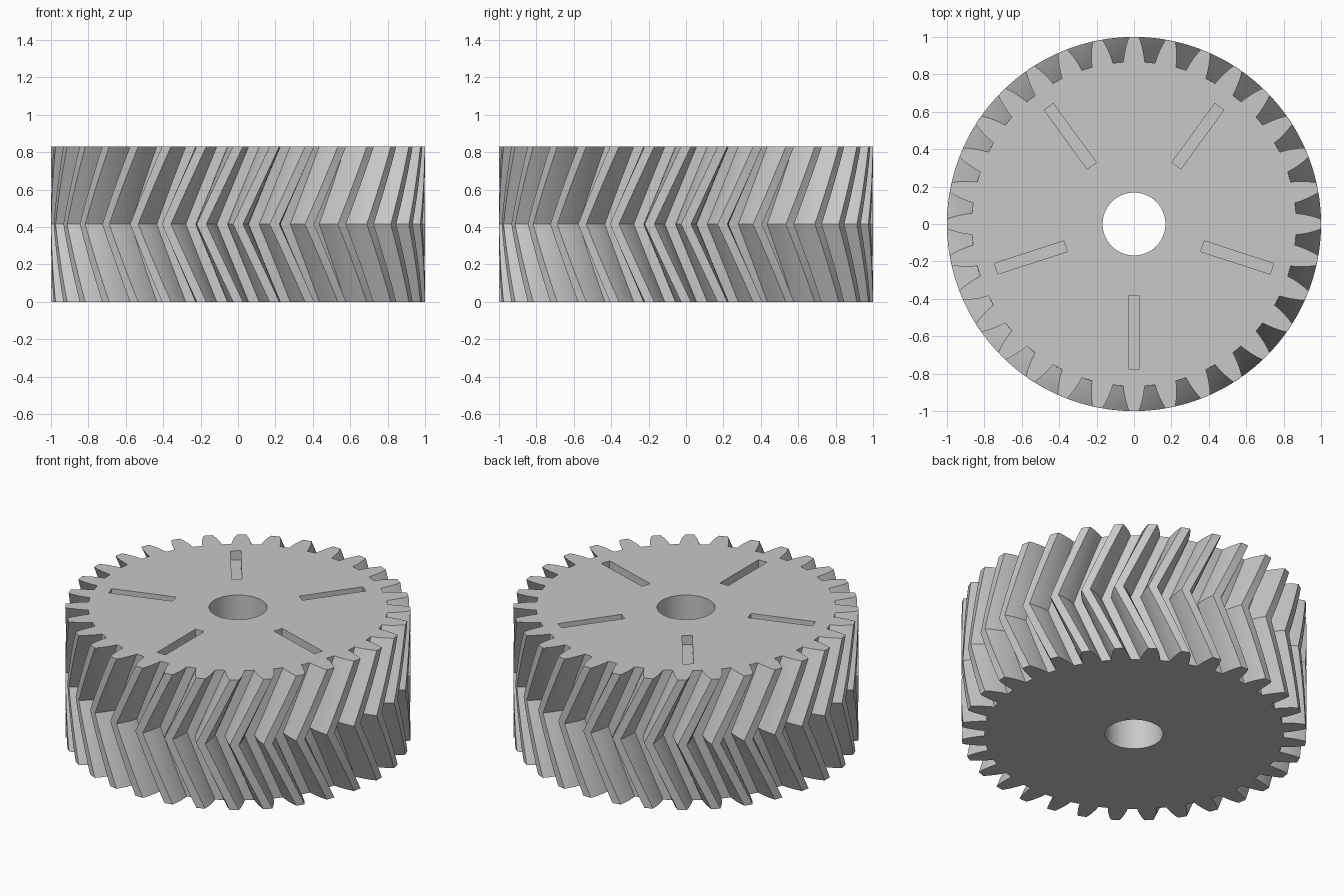
import bpy, bmesh
from math import radians, sin, cos, pi

if "Cube" in bpy.data.objects:
    bpy.data.objects.remove(bpy.data.objects["Cube"], do_unlink=True)

TEETH, HEIGHT, SLICES = 32, 0.83, 6
PITCH = 2 * pi / TEETH
FLANK = [(0.868, 3.75), (0.9, 3.4), (0.935, 2.85), (0.97, 2.2), (1.0, 1.5)]  # radius, half angle
BORE_RADIUS = 0.168
SLOT_START, SLOT_END, SLOT_WIDTH, SLOT_DEPTH = 0.385, 0.775, 0.06, 0.06

steel = bpy.data.materials.new("plain_grey")
steel.use_nodes = True
grey = (0.58, 0.58, 0.58, 1)
steel.diffuse_color = grey
steel.node_tree.nodes["Principled BSDF"].inputs["Base Color"].default_value = grey


def tooth_outline():
    """Gear outline as (radius, angle) pairs, one tooth after another."""
    tooth = [(r, -radians(a)) for r, a in FLANK]
    tooth += [(r, radians(a)) for r, a in reversed(FLANK)]
    return [(r, a + k * PITCH) for k in range(TEETH) for r, a in tooth]


def make_gear():
    """Stack twisted outlines: one pitch back to mid height, then forward again."""
    bm = bmesh.new()
    outline = tooth_outline()
    rings = []
    for i in range(2 * SLICES + 1):
        t = i / SLICES
        twist = -PITCH * (1 - abs(t - 1))
        rings.append([bm.verts.new((r * cos(a + twist), r * sin(a + twist), HEIGHT * t / 2))
                      for r, a in outline])
    n = len(outline)
    for low, high in zip(rings, rings[1:]):
        for j in range(n):
            k = (j + 1) % n
            bm.faces.new((low[j], low[k], high[k], high[j]))
    bm.faces.new(rings[0][::-1])
    bm.faces.new(rings[-1])
    mesh = bpy.data.meshes.new("herringbone_gear")
    bm.to_mesh(mesh)
    bm.free()
    mesh.materials.append(steel)
    obj = bpy.data.objects.new("herringbone_gear", mesh)
    bpy.context.collection.objects.link(obj)
    return obj


def cut(target, cutter):
    """Subtract the cutter from the target, then discard it."""
    cutter.hide_render = True
    cutter.data.materials.append(steel)
    mod = target.modifiers.new(cutter.name, "BOOLEAN")
    mod.operation, mod.solver, mod.object = "DIFFERENCE", "EXACT", cutter
    bpy.ops.object.select_all(action="DESELECT")
    target.select_set(True)
    bpy.context.view_layer.objects.active = target
    bpy.ops.object.modifier_apply(modifier=mod.name)
    bpy.data.objects.remove(cutter, do_unlink=True)


gear = make_gear()

# Shaft bore
bpy.ops.mesh.primitive_cylinder_add(vertices=64, radius=BORE_RADIUS, depth=2 * HEIGHT,
                                    location=(0, 0, HEIGHT / 2))
bpy.context.object.name = "bore_cutter"
cut(gear, bpy.context.object)

# Five shallow radial slots in the top face
for i in range(5):
    angle = -pi / 2 + i * 2 * pi / 5
    middle = (SLOT_START + SLOT_END) / 2
    bpy.ops.mesh.primitive_cube_add(size=1, rotation=(0, 0, angle),
                                    location=(middle * cos(angle), middle * sin(angle), HEIGHT))
    slot = bpy.context.object
    slot.name = "slot_cutter"
    slot.scale = (SLOT_END - SLOT_START, SLOT_WIDTH, 2 * SLOT_DEPTH)
    bpy.context.view_layer.update()
    cut(gear, slot)

# Smooth bore and flanks, crisp edges elsewhere
gear.select_set(True)
bpy.context.view_layer.objects.active = gear
bpy.ops.object.shade_smooth_by_angle(angle=radians(20))
